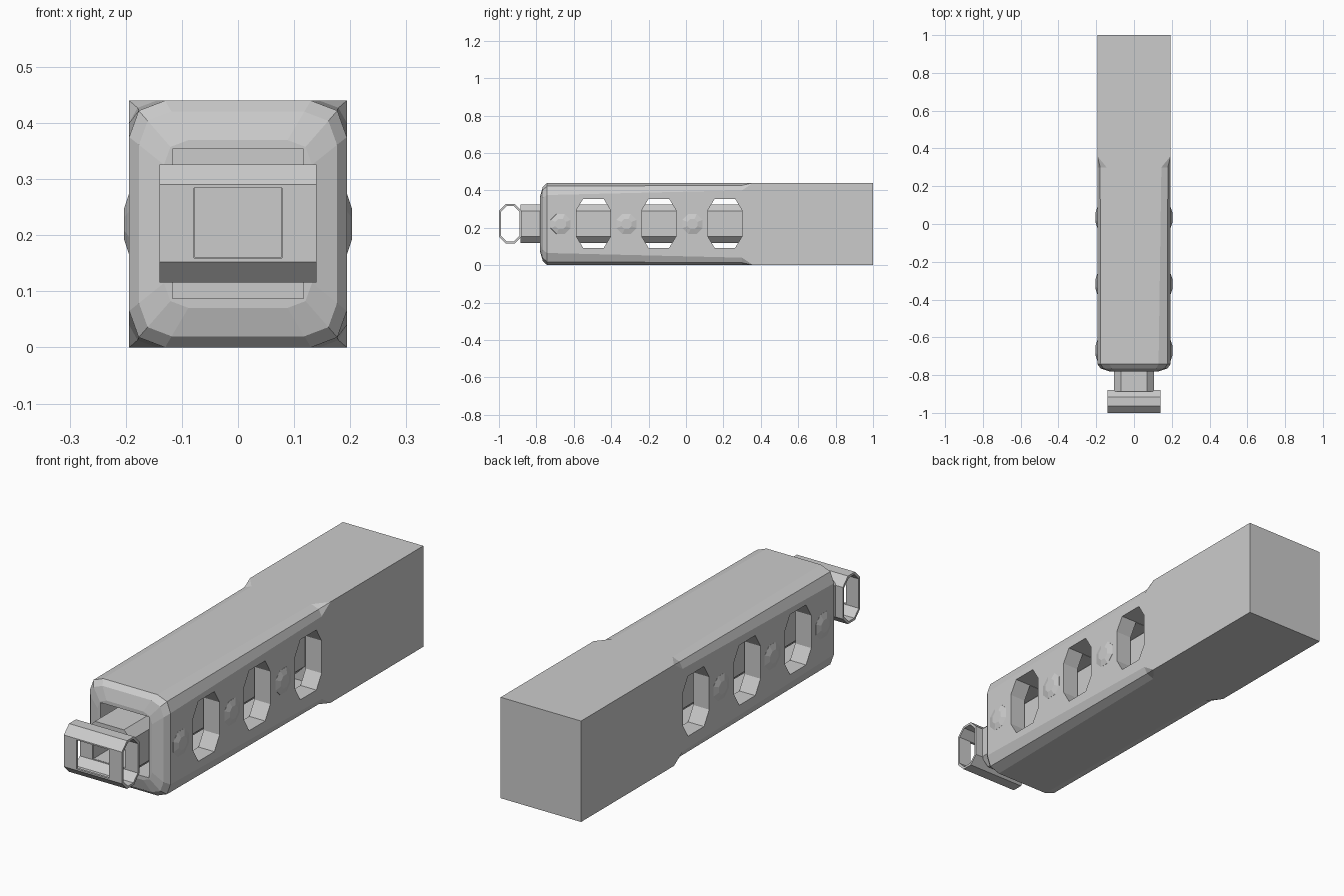
import bpy, bmesh, math

if "Cube" in bpy.data.objects:
    bpy.data.objects.remove(bpy.data.objects["Cube"])

ZC = 0.22  # centre height of the body


def loft(name, rings):
    """Skin a list of equal-length vertex rings and cap both ends."""
    bm = bmesh.new()
    vr = [[bm.verts.new(p) for p in r] for r in rings]
    n = len(vr[0])
    for a, b in zip(vr, vr[1:]):
        for i in range(n):
            j = (i + 1) % n
            bm.faces.new((a[i], a[j], b[j], b[i]))
    bm.faces.new(vr[0])
    bm.faces.new(vr[-1])
    bmesh.ops.remove_doubles(bm, verts=bm.verts[:], dist=1e-5)
    bmesh.ops.recalc_face_normals(bm, faces=bm.faces[:])
    me = bpy.data.meshes.new(name)
    bm.to_mesh(me)
    bm.free()
    ob = bpy.data.objects.new(name, me)
    bpy.context.collection.objects.link(ob)
    return ob


def oct_profile(hu, hv, cu, cv):
    """Octagon of half sizes hu, hv with corner cuts cu, cv."""
    return [(hu, -hv + cv), (hu, hv - cv), (hu - cu, hv), (-hu + cu, hv),
            (-hu, hv - cv), (-hu, -hv + cv), (-hu + cu, -hv), (hu - cu, -hv)]


def prism_x(name, prof, y, z, x0, x1):
    return loft(name, [[(x, y + u, z + v) for u, v in prof] for x in (x0, x1)])


def prism_y(name, prof, z, y0, y1):
    return loft(name, [[(u, y, z + v) for u, v in prof] for y in (y0, y1)])


def rect(hu, hv):
    return [(hu, -hv), (hu, hv), (-hu, hv), (-hu, -hv)]


def cut(target, cutter):
    m = target.modifiers.new("cut", 'BOOLEAN')
    m.operation = 'DIFFERENCE'
    m.solver = 'EXACT'
    m.object = cutter
    bpy.context.view_layer.objects.active = target
    bpy.ops.object.modifier_apply(modifier=m.name)
    bpy.data.objects.remove(cutter)


def body_ring(y, corner, s=1.0):
    """Rectangle with three-point corners, scaled about the centre."""
    q = list(corner)
    pts = q + [(-x, z) for x, z in reversed(q)]
    pts += [(-x, -z) for x, z in q] + [(x, -z) for x, z in reversed(q)]
    return [(x * s, y, ZC + z * s) for x, z in pts]


# Housing: chamfered front half flowing into a square rear block
round_c = [(0.194, 0.155), (0.177, 0.202), (0.13, 0.22)]
mid_c = [(0.194, 0.18), (0.179, 0.207), (0.145, 0.22)]
sharp_c = [(0.194, 0.22)] * 3
housing = loft("housing", [
    body_ring(-0.78, round_c, 0.68),
    body_ring(-0.765, round_c, 0.91),
    body_ring(-0.742, round_c),
    body_ring(0.30, mid_c),
    body_ring(0.36, sharp_c),
    body_ring(1.0, sharp_c)])

# Front cavity and side ports
cut(housing, prism_y("cavity_cutter", rect(0.117, 0.133), 0.2205, -0.9, 0.31))
for y in (-0.495, -0.145, 0.208):
    cut(housing, prism_x("port_cutter", oct_profile(0.091, 0.131, 0.036, 0.06),
                         y, 0.2235, -0.3, 0.3))

# Inner barrel with rectangular bore
barrel = prism_y("barrel", oct_profile(0.105, 0.103, 0.035, 0.035),
                 0.222, -0.886, 0.33)
cut(barrel, prism_y("bore_cutter", rect(0.077, 0.062), 0.222, -1.1, -0.75))

# Muzzle head: hollow octagonal sleeve across the barrel with a window
muzzle = prism_x("muzzle_head", oct_profile(0.06, 0.105, 0.036, 0.036),
                 -0.94, 0.221, -0.14, 0.14)
cut(muzzle, prism_x("sleeve_cutter", oct_profile(0.05, 0.095, 0.031, 0.031),
                    -0.94, 0.221, -0.2, 0.2))
cut(muzzle, prism_y("window_cutter", rect(0.078, 0.0625), 0.2215, -1.1, -0.8))

# Shallow studs between the ports
for side, label in ((1, "right"), (-1, "left")):
    for y in (-0.67, -0.318, 0.035):
        rings = []
        for x, r in ((0.185, 0.06), (0.1945, 0.058), (0.203, 0.03)):
            rings.append([(side * x,
                           y + r * math.cos(math.radians(22.5 + 45 * k)),
                           ZC + r * math.sin(math.radians(22.5 + 45 * k)))
                          for k in range(8)])
        loft("stud_" + label, rings)
